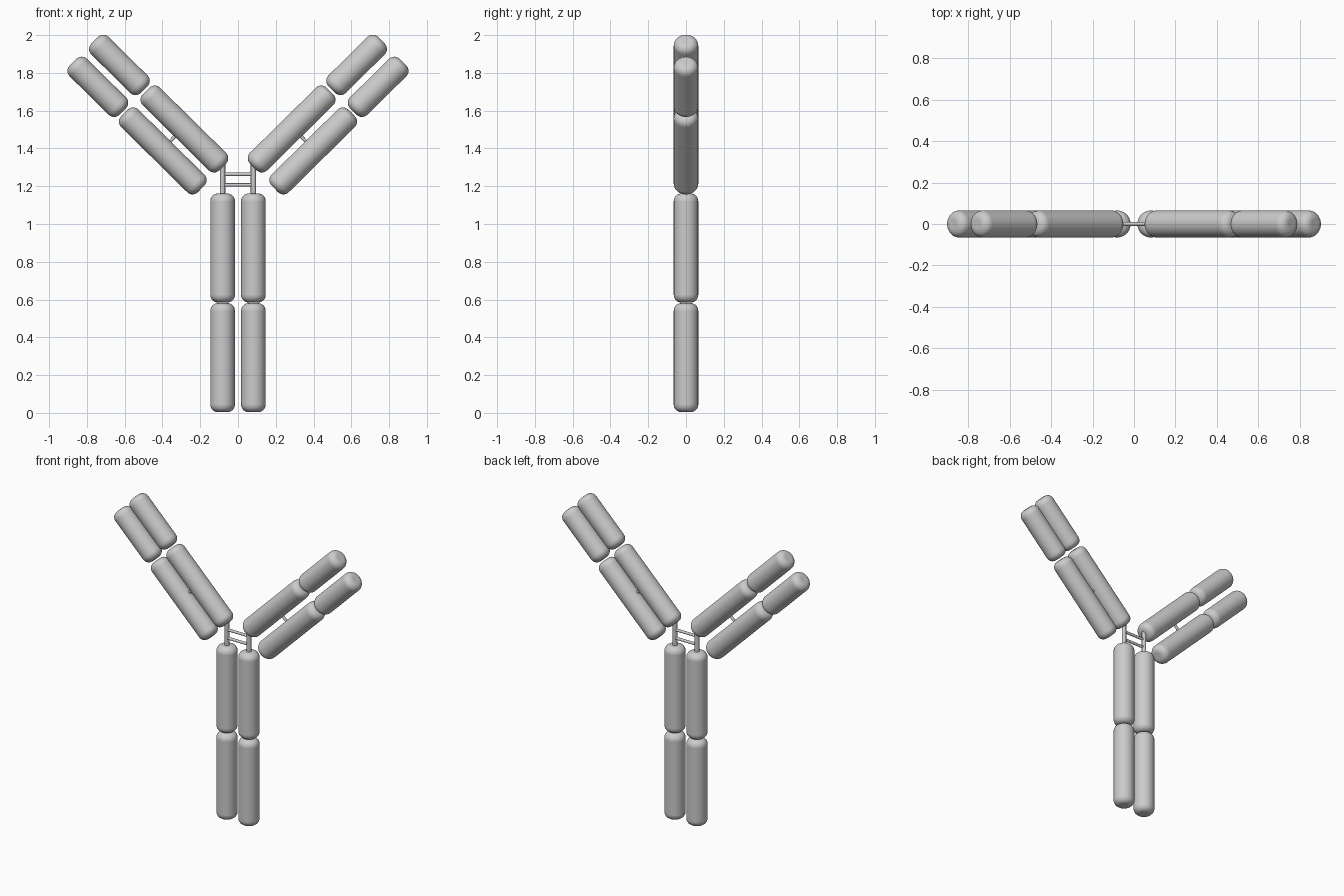
import bpy
import math
from mathutils import Vector

if "Cube" in bpy.data.objects:
    bpy.data.objects.remove(bpy.data.objects["Cube"])

R = 0.065          # domain radius
GAP = 0.0815       # half spacing of paired domains


def rod(name, a, b, radius, bevel=0.0, sides=48):
    """Cylinder from point a to point b, optionally with rounded ends."""
    a, b = Vector(a), Vector(b)
    d = b - a
    bpy.ops.mesh.primitive_cylinder_add(
        vertices=sides, radius=radius, depth=d.length, location=(a + b) / 2,
        rotation=d.to_track_quat('Z', 'Y').to_euler())
    ob = bpy.context.object
    ob.name = name
    if bevel:
        m = ob.modifiers.new("round_ends", 'BEVEL')
        m.width = bevel
        m.segments = 8
        m.limit_method = 'ANGLE'
        m.angle_limit = math.radians(40)
    bpy.ops.object.shade_smooth_by_angle(angle=math.radians(35))
    return ob


def domain(name, centre, direction, length):
    c, h = Vector(centre), Vector(direction) * length / 2
    return rod(name, c - h, c + h, R, 0.04)


for side, s in (("left", -1), ("right", 1)):
    # stem
    x = s * GAP
    domain("stem_lower_" + side, (x, 0, 0.2925), (0, 0, 1), 0.577)
    domain("stem_upper_" + side, (x, 0, 0.873), (0, 0, 1), 0.577)
    # hinge strand running up into the inner arm
    rod("hinge_strand_" + side, (x, 0, 1.13), (x, 0, 1.33), 0.014, sides=20)

    # arm: inner and outer chains, each a long and a short domain
    ang = math.radians(44.6)
    along = Vector((s * math.cos(ang), 0, math.sin(ang)))
    inner = Vector((s * 0.284, 0, 1.503))
    outer = Vector((s * 0.398, 0, 1.387))
    for chain, c in (("inner", inner), ("outer", outer)):
        domain(f"arm_{chain}_long_{side}", c, along, 0.571)
        domain(f"arm_{chain}_tip_{side}", c + along * 0.483, along, 0.37)
    # small link between the chains
    shift = along * 0.008
    rod("arm_link_" + side, inner + shift, outer + shift, 0.009, sides=16)

# cross links between the hinge strands
for i, z in enumerate((1.207, 1.263)):
    rod(f"hinge_link_{i + 1}", (-GAP, 0, z), (GAP, 0, z), 0.009, sides=16)
